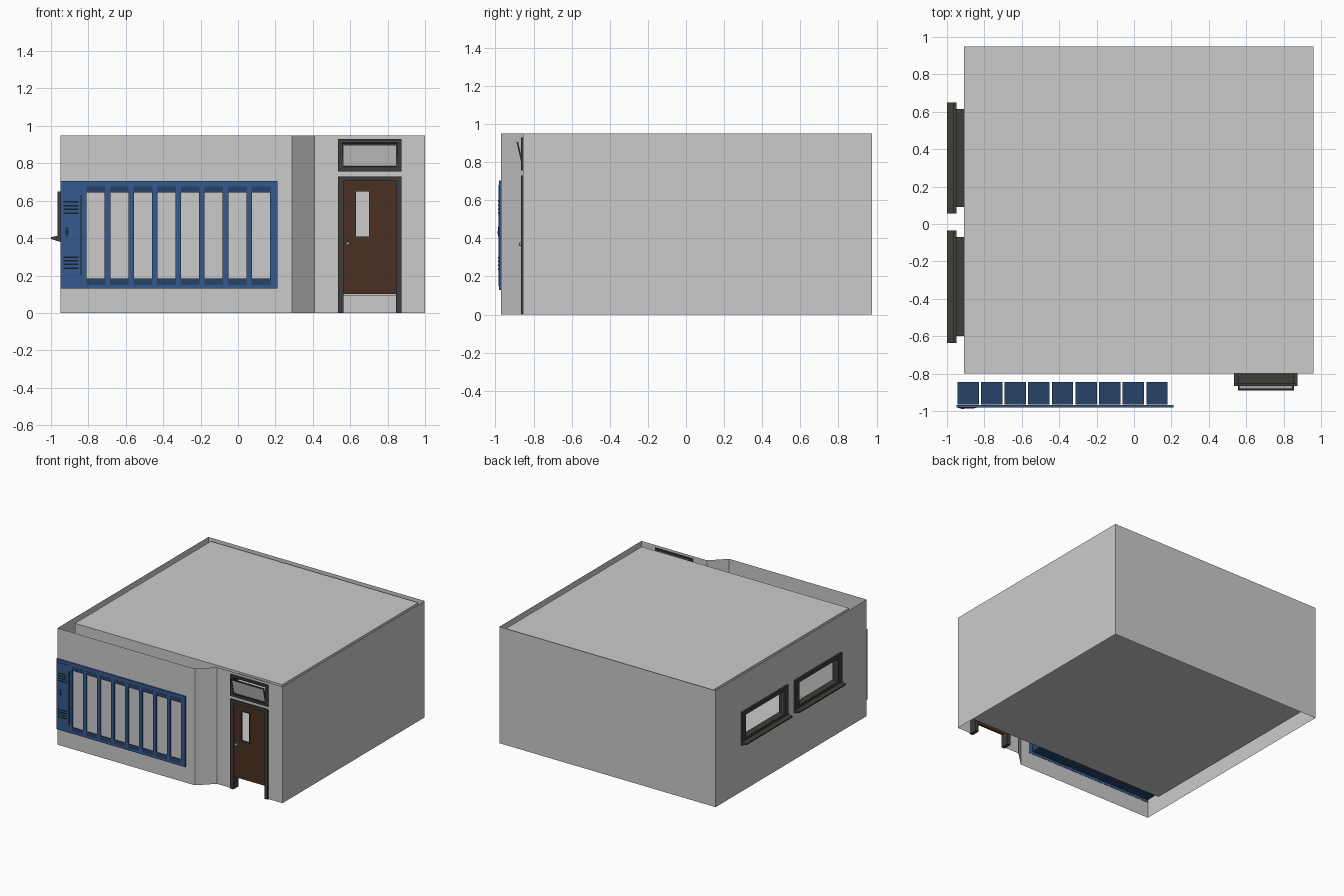
import bpy, bmesh, math
from mathutils import Matrix

if "Cube" in bpy.data.objects:
    bpy.data.objects.remove(bpy.data.objects["Cube"])


def material(name, rgb):
    m = bpy.data.materials.new(name)
    m.diffuse_color = (*rgb, 1)
    m.use_nodes = True
    m.node_tree.nodes["Principled BSDF"].inputs["Base Color"].default_value = m.diffuse_color
    return m


BLUE = material("locker_blue", (0.035, 0.10, 0.27))
NAVY = material("locker_navy", (0.02, 0.055, 0.14))
DARK = material("dark_frame", (0.05, 0.047, 0.042))
BROWN = material("door_brown", (0.07, 0.03, 0.015))
BLACK = material("slot_black", (0.01, 0.012, 0.02))
METAL = material("metal", (0.35, 0.35, 0.35))


def finish(name, bm, mat=None):
    me = bpy.data.meshes.new(name)
    bm.to_mesh(me)
    bm.free()
    ob = bpy.data.objects.new(name, me)
    bpy.context.collection.objects.link(ob)
    if mat:
        me.materials.append(mat)
    return ob


def add_box(bm, x, y, z):
    c = [(a[0] + a[1]) / 2 for a in (x, y, z)]
    s = [a[1] - a[0] for a in (x, y, z)]
    bmesh.ops.create_cube(bm, size=1, matrix=Matrix.Translation(c) @ Matrix.Diagonal((*s, 1)))


def boxes(name, items, mat=None):
    bm = bmesh.new()
    for it in items:
        add_box(bm, *it)
    return finish(name, bm, mat)


def wall(name, a, b, z, holes=(), axis=0):
    """Flat upright sheet from a to b in plan; holes are (start, end, z0, z1) along axis."""
    us = sorted({a[axis], b[axis], *[h[0] for h in holes], *[h[1] for h in holes]})
    zs = sorted({*z, *[h[2] for h in holes], *[h[3] for h in holes]})
    if a[axis] > b[axis]:
        us.reverse()

    def point(u, h):
        t = (u - a[axis]) / (b[axis] - a[axis])
        return (a[0] + t * (b[0] - a[0]), a[1] + t * (b[1] - a[1]), h)

    bm = bmesh.new()
    for u0, u1 in zip(us, us[1:]):
        for z0, z1 in zip(zs, zs[1:]):
            um, zm = (u0 + u1) / 2, (z0 + z1) / 2
            if any(h[0] < um < h[1] and h[2] < zm < h[3] for h in holes):
                continue
            bm.faces.new([bm.verts.new(point(*p)) for p in ((u0, z0), (u1, z0), (u1, z1), (u0, z1))])
    bmesh.ops.remove_doubles(bm, verts=bm.verts, dist=1e-5)
    finish(name, bm)


def slab(name, z):
    bm = bmesh.new()
    bm.faces.new([bm.verts.new((x, y, z)) for x, y in ((-.91, -.8), (.96, -.8), (.96, .95), (-.91, .95))])
    finish(name, bm)


# openings
windows = [(.09, .615, .42, .63), (-.6, -.07, .42, .63)]
transom = (.555, .855, .775, .91)

# outer shell
H = (0, .95)
wall("outer_front_left_wall", (-.95, -.97), (.29, -.97), H)
wall("outer_angled_wall", (.29, -.97), (.41, -.855), H)
wall("outer_door_wall", (.41, -.855), (1, -.855), H, [(.555, .855, 0, .715), transom])
wall("outer_right_wall", (1, -.855), (1, .975), H, axis=1)
wall("outer_back_wall", (1, .975), (-.95, .975), H)
wall("outer_left_wall", (-.95, .975), (-.95, -.97), H, windows, axis=1)

# inner room
R = (.09, .935)
wall("inner_front_wall", (-.91, -.8), (.96, -.8), R, [(.555, .855, .09, .715), transom])
wall("inner_right_wall", (.96, -.8), (.96, .95), R, axis=1)
wall("inner_back_wall", (.96, .95), (-.91, .95), R)
wall("inner_left_wall", (-.91, .95), (-.91, -.8), R, windows, axis=1)
slab("floor", .09)
slab("ceiling", .935)


def ring(o, i):
    """Four bars (u range, z range) between an outer and an inner rectangle."""
    return [((o[0], i[0]), (o[2], o[3])), ((i[1], o[1]), (o[2], o[3])),
            ((i[0], i[1]), (o[2], i[2])), ((i[0], i[1]), (i[3], o[3]))]


# side windows: outer trim, jamb lining and sloping sill
for n, w in enumerate(windows, 1):
    outer = (w[0] - .035, w[1] + .035, .395, .65)
    inside = (w[0] + .012, w[1] - .012, .432, .618)
    bars = [((-.965, -.95), u, z) for u, z in ring(outer, inside)]
    bars += [((-.95, -.91), u, z) for u, z in ring(w, inside)]
    boxes(f"window_frame_{n}", bars, DARK)
    bm = bmesh.new()
    f = bm.faces.new([bm.verts.new((x, outer[0], z)) for x, z in
                      ((-.95, .38), (-.95, .415), (-1, .405), (-1, .395))])
    ext = bmesh.ops.extrude_face_region(bm, geom=[f])["geom"]
    bmesh.ops.translate(bm, vec=(0, outer[1] - outer[0], 0),
                        verts=[v for v in ext if isinstance(v, bmesh.types.BMVert)])
    bmesh.ops.recalc_face_normals(bm, faces=bm.faces)
    finish(f"window_sill_{n}", bm, DARK)

# door frame, door with glazing gap, and knob
boxes("door_frame", [((.535, .565), (-.867, -.8), (0, .73)), ((.845, .875), (-.867, -.8), (0, .73)),
                     ((.565, .845), (-.867, -.8), (.705, .73))], DARK)
boxes("door", [(u, (-.857, -.842), z) for u, z in ring((.565, .845, .1, .705), (.63, .70, .41, .65))], BROWN)
boxes("door_window_trim", [(u, (-.86, -.84), z) for u, z in
                           ring((.623, .707, .403, .657), (.63, .70, .41, .65))], DARK)
bm = bmesh.new()
bmesh.ops.create_uvsphere(bm, u_segments=12, v_segments=8, radius=.01,
                          matrix=Matrix.Translation((.588, -.868, .37)))
add_box(bm, (.58, .596), (-.86, -.856), (.36, .38))
finish("door_knob", bm, METAL)

# transom window: fixed frame and tilted opening sash
boxes("transom_frame", [(u, (-.865, -.85), z) for u, z in ring((.535, .875, .755, .93), (.562, .848, .775, .91))]
      + [(u, (-.85, -.8), z) for u, z in ring((.555, .855, .765, .92), (.565, .845, .78, .9))], DARK)
tilt = Matrix.Translation((0, -.855, .775)) @ Matrix.Rotation(math.radians(13), 4, 'X')
sash = boxes("transom_sash", [(u, (-.004, .004), z) for u, z in
                              ring((.555, .855, 0, .135), (.565, .845, .01, .125))], DARK)
glass = boxes("transom_glass", [((.565, .845), (-.001, .001), (.01, .125))])
sash.matrix_world = glass.matrix_world = tilt

# lockers: recessed bodies, face frame, dark lips
cx = [-.887 + .1262 * i for i in range(9)]
boxes("locker_bodies", [((c - .057, c + .057), (-.966, -.845), (.15, .68)) for c in cx], NAVY)
edges = [-.95] + [e for c in cx[1:] for e in (c - .048, c + .048)] + [.21]
frame = [((edges[i], edges[i + 1]), (-.98, -.968), (.18, .65)) for i in range(2, len(edges), 2)]
frame += [((-.95, -.81), (-.98, -.968), (.18, .65)),
          ((-.95, .21), (-.98, -.968), (.13, .18)), ((-.95, .21), (-.98, -.968), (.65, .705))]
boxes("locker_frame", frame, BLUE)
boxes("locker_lips", [((c - .05, c + .05), (-.981, -.979), z) for c in cx[1:]
                      for z in ((.15, .185), (.645, .675))], NAVY)

# single locker door with vents, gap and latch
boxes("locker_door", [((-.94, -.842), (-.984, -.978), (.15, .68))], BLUE)
boxes("locker_vents", [((-.932, -.852), (-.9855, -.983), (z, z + .008))
                       for b in (.235, .53) for z in (b, b + .02, b + .04, b + .06)]
      + [((-.842, -.836), (-.982, -.979), (.2, .63))], BLACK)
boxes("locker_latch", [((-.925, -.903), (-.986, -.983), (.41, .46))], NAVY)
boxes("locker_latch_grip", [((-.921, -.908), (-.988, -.985), (.425, .44))], BLACK)
